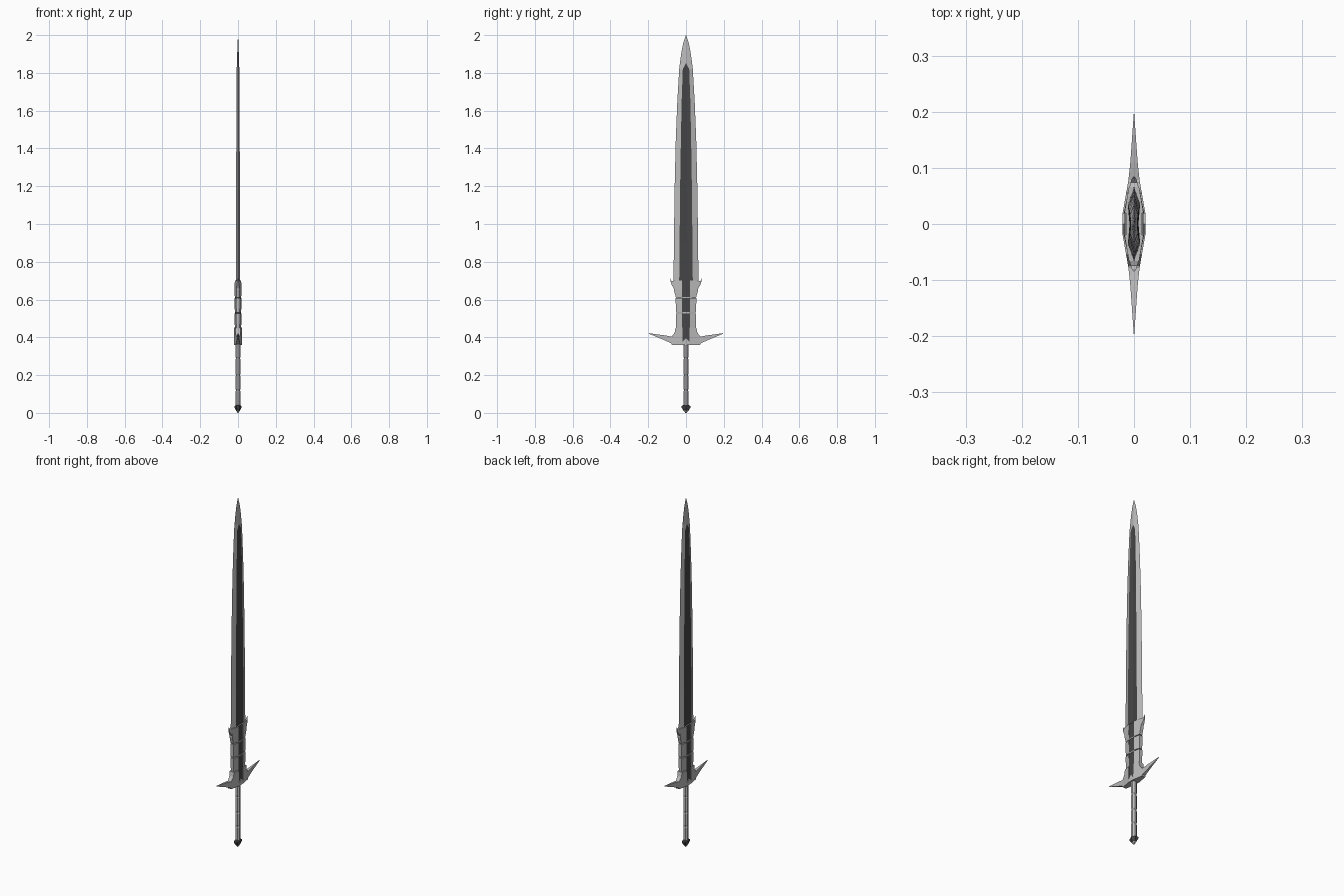
import bpy, bmesh, math

if "Cube" in bpy.data.objects:
    bpy.data.objects.remove(bpy.data.objects["Cube"])

dark = bpy.data.materials.new("dark_steel")
dark.diffuse_color = (0.06, 0.06, 0.06, 1)
dark.use_nodes = True
dark.node_tree.nodes["Principled BSDF"].inputs["Base Color"].default_value = dark.diffuse_color
grey = bpy.data.materials.new("grey_steel")
grey.diffuse_color = (0.5, 0.5, 0.5, 1)
grey.use_nodes = True
grey.node_tree.nodes["Principled BSDF"].inputs["Base Color"].default_value = grey.diffuse_color


def loft(name, parts, is_dark=lambda ring, side: False):
    """Skin each list of rings in parts into closed solids in one object."""
    bm = bmesh.new()
    for rings in parts:
        vs = [[bm.verts.new(p) for p in r] for r in rings]
        n = len(vs[0])
        for k in range(len(vs) - 1):
            for i in range(n):
                j = (i + 1) % n
                f = bm.faces.new((vs[k][i], vs[k][j], vs[k + 1][j], vs[k + 1][i]))
                f.material_index = int(is_dark(k, i))
        bm.faces.new(vs[0][::-1])
        bm.faces.new(vs[-1])
    bmesh.ops.remove_doubles(bm, verts=bm.verts, dist=0.0001)
    bmesh.ops.recalc_face_normals(bm, faces=bm.faces)
    me = bpy.data.meshes.new(name)
    bm.to_mesh(me)
    bm.free()
    me.materials.append(grey)
    me.materials.append(dark)
    ob = bpy.data.objects.new(name, me)
    bpy.context.collection.objects.link(ob)
    return ob


def ngon(z, rx, ry, n=8):
    a0 = math.pi / n if n == 8 else 0
    return [(rx * math.cos(a0 + i * math.tau / n), ry * math.sin(a0 + i * math.tau / n), z)
            for i in range(n)]


# Blade: bevelled edges with a dark hollow fuller on both faces
def blade_ring(z, w, f, t, g):
    return [(0, w, z), (t, f, z), (g, 0, z), (t, -f, z),
            (0, -w, z), (-t, -f, z), (-g, 0, z), (-t, f, z)]

blade = [(0.60, .066, .036, .011, .008), (0.90, .064, .034, .0105, .0075),
         (1.20, .060, .031, .010, .007), (1.45, .054, .027, .009, .006),
         (1.65, .046, .023, .008, .005), (1.82, .036, .017, .007, .004),
         (1.85, .0325, .001, .006, .006), (1.91, .024, .001, .004, .004),
         (1.96, .014, .0005, .002, .002), (2.0, .0003, .0001, .0003, .0003)]
# narrow the hidden root so it stays inside the sleeve
blade = [(0.58, .05, .018, .009, .007), (0.68, .052, .03, .009, .007),
         (0.69, .066, .036, .011, .008)] + blade[1:]
loft("blade", [[blade_ring(*b) for b in blade]],
     lambda k, i: i in (1, 2, 5, 6) and k < 8)


# Sleeve plates: stacked plates on each side of the dark strip
def plate_ring(s, z, yi, yo, xi, xo):
    return [(xi, s * yi, z), (xo, s * yo, z), (-xo, s * yo, z), (-xi, s * yi, z)]

stack = [[(.45, .020, .052, .017, .009), (.527, .020, .054, .018, .010)],
         [(.532, .020, .053, .017, .009), (.607, .020, .055, .018, .010)],
         [(.612, .020, .054, .017, .009), (.65, .020, .064, .018, .009),
          (.70, .020, .066, .017, .009)]]
loft("sleeve_plates", [[plate_ring(s, *r) for r in seg] for s in (1, -1) for seg in stack])

# Dark central strip and the thin bands across it
loft("sleeve_core", [[[(x, y, z) for x, y in ((t, .021), (t, -.021), (-t, -.021), (-t, .021))]
                      for z, t in ((.375, .017), (.70, .014))]], lambda k, i: True)
loft("sleeve_bands", [[[(x, y, z + d) for x, y in ((.017, .021), (.017, -.021),
                                                   (-.017, -.021), (-.017, .021))]
                       for d in (-.003, .003)] for z in (.53, .61)])


# Guard and horns: sections along y, (y, bottom z, top z, half thickness)
def slab_ring(s, y, z0, z1, t):
    return [(t, s * y, z0), (t, s * y, z1), (-t, s * y, z1), (-t, s * y, z0)]

def both(rows):
    return [[slab_ring(s, *r) for r in rows] for s in (1, -1)]

loft("cross_guard", both([(.0, .36, .395, .0205), (.02, .36, .375, .0205)])
     + both([(.018, .36, .452, .0205), (.055, .36, .45, .014),
             (.06, .36, .425, .013), (.075, .36, .405, .0105), (.078, .368, .404, .01),
             (.11, .383, .41, .0065), (.196, .419, .422, .0005)]))
loft("sleeve_horns", both([(.055, .64, .70, .009), (.066, .662, .70, .008),
                           (.074, .675, .697, .006), (.080, .688, .703, .004),
                           (.085, .714, .716, .0005)]))

# Grip: octagonal segments separated by narrow grooves
levels = [.035, .12, .20, .29, .365]
rings = []
for a, b in zip(levels, levels[1:]):
    rings += [ngon(a + .003, .0125, .0125), ngon(a + .006, .0145, .0145),
              ngon(b - .006, .0145, .0145), ngon(b - .003, .0125, .0125)]
loft("grip", [rings])

# Pommel: faceted dark diamond
loft("pommel", [[ngon(.0, .003, .004, 6), ngon(.012, .010, .016, 6), ngon(.028, .018, .027, 6),
                 ngon(.036, .018, .027, 6), ngon(.044, .010, .013, 6)]],
     lambda k, i: k >= 1)
